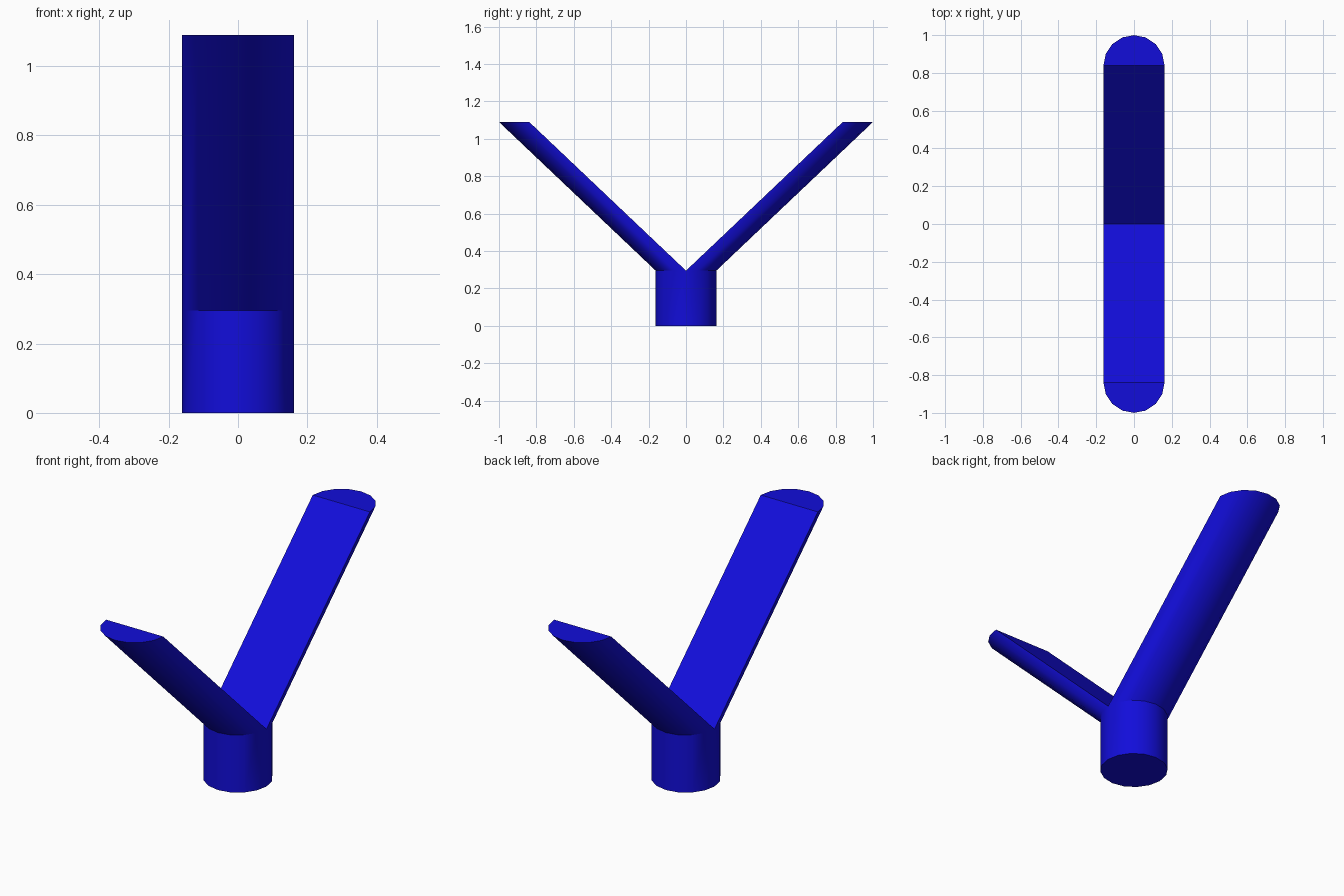
import bpy, bmesh, math
from mathutils import Vector

if "Cube" in bpy.data.objects:
    bpy.data.objects.remove(bpy.data.objects["Cube"])

SIDES, RADIUS = 16, 0.162
STEM_TOP, ARM_TOP = 0.295, 1.09
REACH = 1.0 - RADIUS

bm = bmesh.new()


def ring(z, y=0.0, start=0, count=SIDES):
    pts = []
    for i in range(start, start + count):
        a = 2 * math.pi * i / SIDES
        pts.append(bm.verts.new((RADIUS * math.cos(a), y + RADIUS * math.sin(a), z)))
    return pts


def bridge(lower, upper):
    n = len(lower)
    for i in range(n):
        j = (i + 1) % n
        bm.faces.new((lower[i], lower[j], upper[j], upper[i]))


# Round stem
base = ring(0)
fork = ring(STEM_TOP)
bm.faces.new(base[::-1])
bridge(base, fork)

# Two half-round arms leaning apart, meeting along the middle of the stem
half = SIDES // 2
for side, start in ((1, 0), (-1, half)):
    lower = [fork[(start + i) % SIDES] for i in range(half + 1)]
    upper = ring(ARM_TOP, side * REACH, start, half + 1)
    bridge(lower, upper)
    bm.faces.new(upper)

bmesh.ops.recalc_face_normals(bm, faces=bm.faces)
mesh = bpy.data.meshes.new("forked_post")
bm.to_mesh(mesh)
bm.free()
post = bpy.data.objects.new("forked_post", mesh)
bpy.context.collection.objects.link(post)

# Blue finish
blue = bpy.data.materials.new("blue")
blue.diffuse_color = (0.006, 0.004, 0.7, 1)
blue.use_nodes = True
blue.node_tree.nodes["Principled BSDF"].inputs["Base Color"].default_value = blue.diffuse_color
mesh.materials.append(blue)

# Smooth round sides, crisp creases
bpy.context.view_layer.objects.active = post
post.select_set(True)
bpy.ops.object.shade_smooth_by_angle(angle=math.radians(30))
